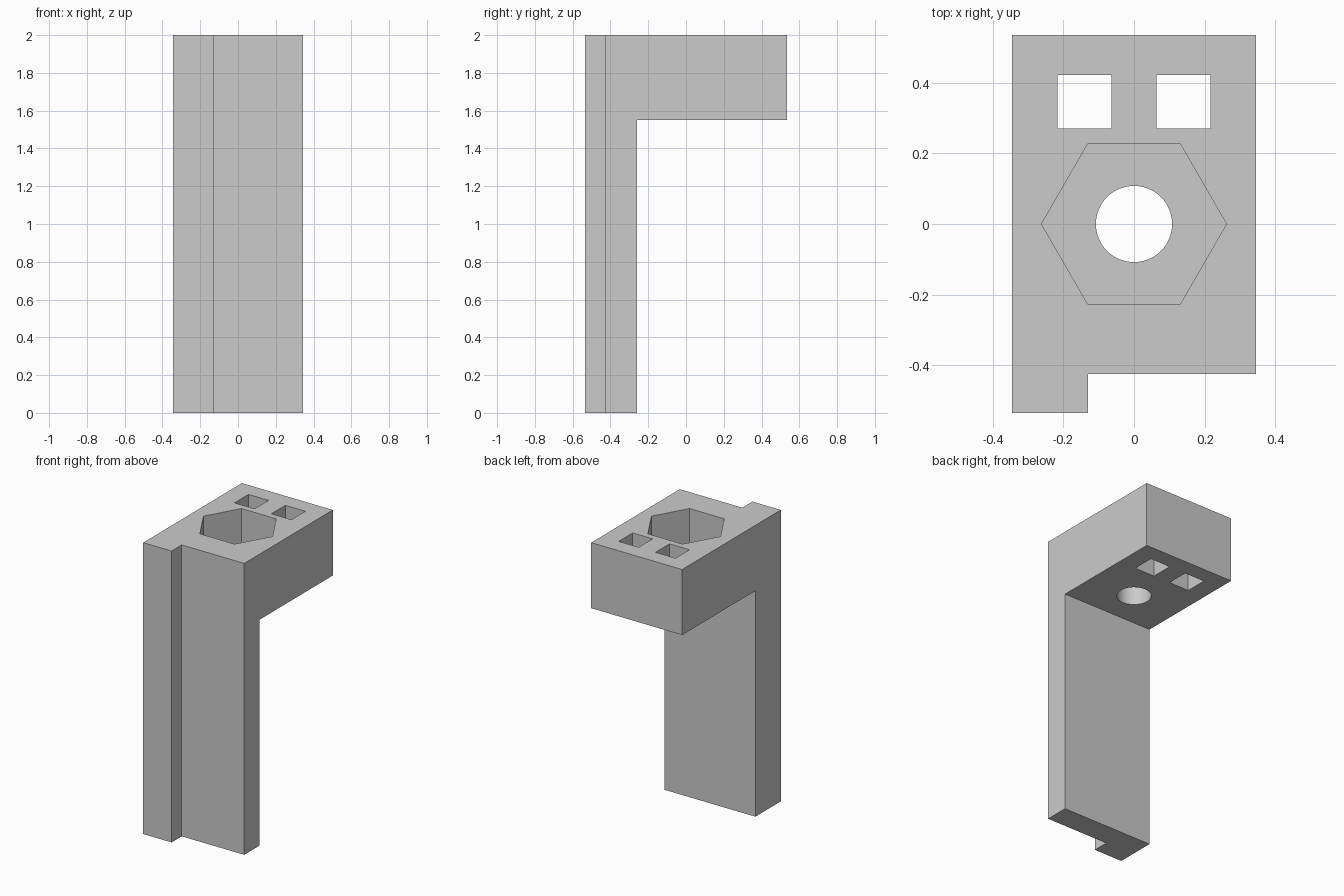
import bpy
import math

if "Cube" in bpy.data.objects:
    bpy.data.objects.remove(bpy.data.objects["Cube"], do_unlink=True)

grey = bpy.data.materials.new("plain grey")
grey.use_nodes = True
colour = (0.6, 0.6, 0.6, 1)
grey.diffuse_color = colour
grey.node_tree.nodes["Principled BSDF"].inputs["Base Color"].default_value = colour


def prism(name, outline, z0, z1):
    """Solid made by raising a flat outline from z0 to z1."""
    n = len(outline)
    verts = [(x, y, z) for z in (z0, z1) for x, y in outline]
    faces = [tuple(reversed(range(n))), tuple(range(n, 2 * n))]
    faces += [(i, (i + 1) % n, n + (i + 1) % n, n + i) for i in range(n)]
    mesh = bpy.data.meshes.new(name)
    mesh.from_pydata(verts, [], faces)
    mesh.materials.append(grey)
    obj = bpy.data.objects.new(name, mesh)
    bpy.context.collection.objects.link(obj)
    return obj


def ring(radius, sides):
    return [(radius * math.cos(math.tau * i / sides),
             radius * math.sin(math.tau * i / sides)) for i in range(sides)]


def box(x0, x1, y0, y1):
    return [(x0, y0), (x1, y0), (x1, y1), (x0, y1)]


def boolean(target, other, operation):
    mod = target.modifiers.new(other.name, "BOOLEAN")
    mod.operation = operation
    mod.solver = "EXACT"
    mod.object = other
    bpy.context.view_layer.objects.active = target
    bpy.ops.object.modifier_apply(modifier=mod.name)
    bpy.data.objects.remove(other, do_unlink=True)


W, FRONT, PLATE, BACK = 0.345, -0.535, -0.425, 0.535
LEG_BACK, RAIL, HEAD = -0.26, -0.13, 1.55


def plan(back):
    """Plan outline with the raised rail on the front right edge."""
    return [(-W, FRONT), (RAIL, FRONT), (RAIL, PLATE), (W, PLATE), (W, back), (-W, back)]


# Upright leg and overhanging head, joined into one bracket
bracket = prism("bracket", plan(LEG_BACK), 0, 2)
head = prism("head", box(-W, W, PLATE, BACK), HEAD, 2)
boolean(bracket, head, "UNION")

# Hexagonal pocket, round through hole and two square slots
cutters = [prism("hex_pocket", ring(0.262, 6), 1.72, 2.2),
           prism("round_hole", ring(0.108, 64), 1.4, 2.2)]
for side in (-1, 1):
    x = side * 0.14
    cutters.append(prism("square_slot", box(x - 0.076, x + 0.076, 0.27, 0.422), 1.4, 2.2))
for cutter in cutters:
    boolean(bracket, cutter, "DIFFERENCE")

# Smooth round hole with crisp corners
bpy.ops.object.select_all(action="DESELECT")
bracket.select_set(True)
bpy.context.view_layer.objects.active = bracket
bpy.ops.object.shade_smooth_by_angle(angle=math.radians(30))
